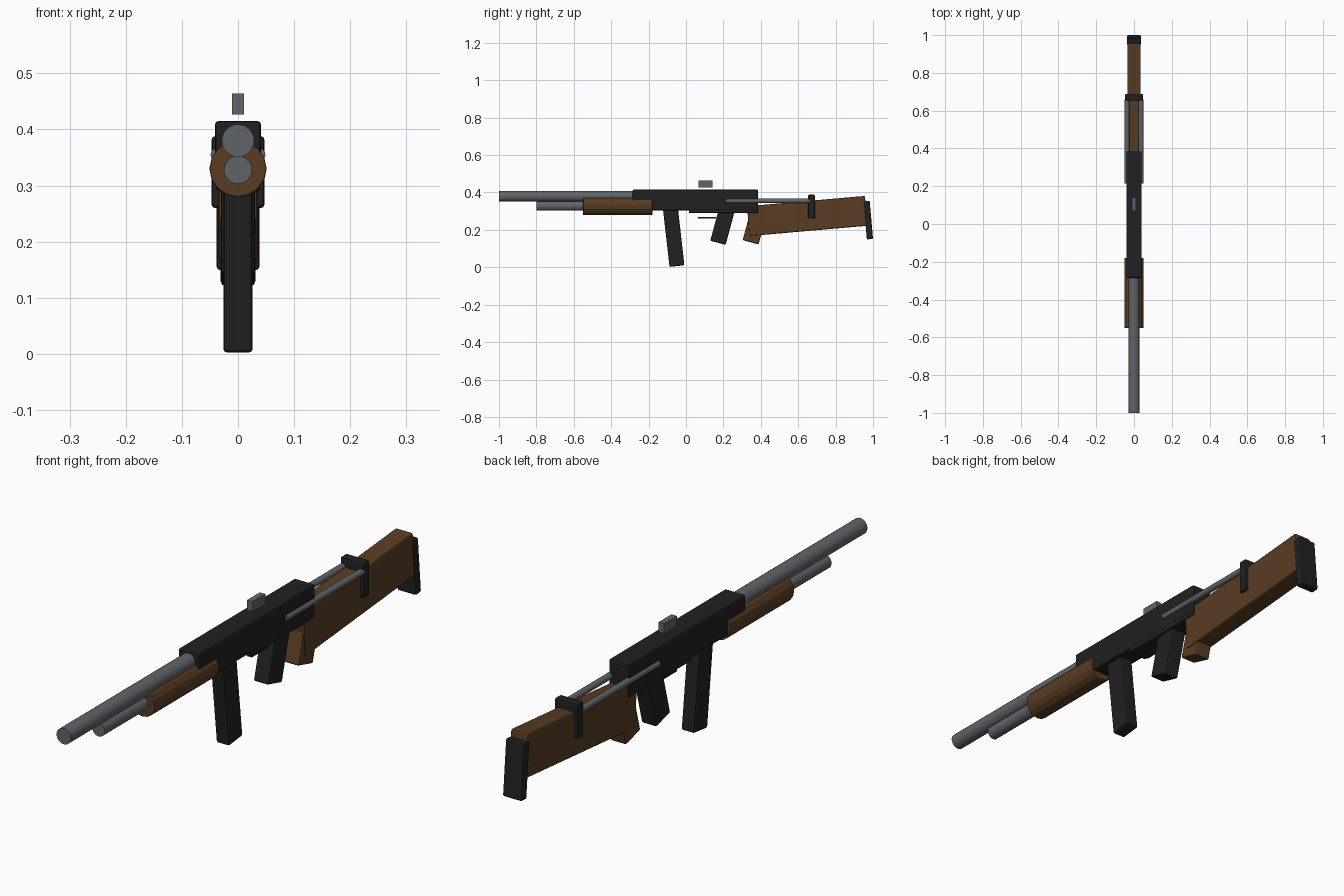
import bpy
from math import radians, sin, cos, pi

cube = bpy.data.objects.get("Cube")
if cube:
    bpy.data.objects.remove(cube, do_unlink=True)


def material(name, r, g, b):
    m = bpy.data.materials.new(name)
    m.use_nodes = True
    m.diffuse_color = (r, g, b, 1)
    m.node_tree.nodes["Principled BSDF"].inputs["Base Color"].default_value = (r, g, b, 1)
    return m


steel = material("grey steel", 0.12, 0.13, 0.14)
wood = material("brown wood", 0.10, 0.045, 0.017)
black = material("black metal", 0.015, 0.015, 0.015)


def finish(name, mat, bevel):
    ob = bpy.context.object
    ob.name = name
    ob.data.materials.append(mat)
    if bevel:
        mod = ob.modifiers.new("soft edges", 'BEVEL')
        mod.width = bevel
        mod.segments = 2
        mod.limit_method = 'ANGLE'
        mod.angle_limit = radians(50)
    return ob


def box(name, mat, half_width, y, z, length, height, tilt=0, bevel=0.006):
    """Box placed by its lower front corner, tilted about that corner."""
    a = radians(tilt)
    cy = y + length / 2 * cos(a) - height / 2 * sin(a)
    cz = z + length / 2 * sin(a) + height / 2 * cos(a)
    bpy.ops.mesh.primitive_cube_add(size=1, location=(0, cy, cz))
    ob = bpy.context.object
    ob.scale = (half_width * 2, length, height)
    bpy.ops.object.transform_apply(location=False, rotation=False, scale=True)
    ob.rotation_euler.x = a
    return finish(name, mat, bevel)


def rod(name, mat, radius, y0, y1, z, x=0, sides=24, bevel=0):
    bpy.ops.mesh.primitive_cylinder_add(
        vertices=sides, radius=radius, depth=y1 - y0,
        location=(x, (y0 + y1) / 2, z), rotation=(pi / 2, 0, 0))
    return finish(name, mat, bevel)


# Barrel, tube and fore-end
rod("barrel", steel, 0.029, -1.0, -0.2, 0.38)
rod("under_tube", steel, 0.025, -0.8, -0.2, 0.328)
rod("handguard", wood, 0.051, -0.55, -0.18, 0.33, sides=16, bevel=0.003)

# Receiver
box("receiver", black, 0.041, -0.285, 0.305, 0.67, 0.11)
box("lower_receiver", black, 0.039, 0.015, 0.29, 0.37, 0.06)
box("rear_sight", steel, 0.011, 0.068, 0.427, 0.073, 0.037, bevel=0)
box("trigger_guard", black, 0.01, 0.065, 0.262, 0.095, 0.006, bevel=0)

# Magazine and grips
box("magazine", black, 0.026, -0.088, 0.002, 0.08, 0.31, 6.5)
box("pistol_grip", black, 0.03, 0.13, 0.142, 0.085, 0.2, -15)
box("stock_grip", wood, 0.031, 0.303, 0.145, 0.088, 0.15, -15)

# Stock with its end pad, strap and side rails
box("stock", wood, 0.035, 0.34, 0.167, 0.633, 0.16, 5)
box("butt_pad", black, 0.038, 0.967, 0.149, 0.033, 0.205, 5)
box("stock_strap", black, 0.047, 0.653, 0.26, 0.036, 0.128)
for side, x in (("left", 0.037), ("right", -0.037)):
    rod(side + "_rail", steel, 0.012, 0.215, 0.66, 0.355, x, sides=12)
